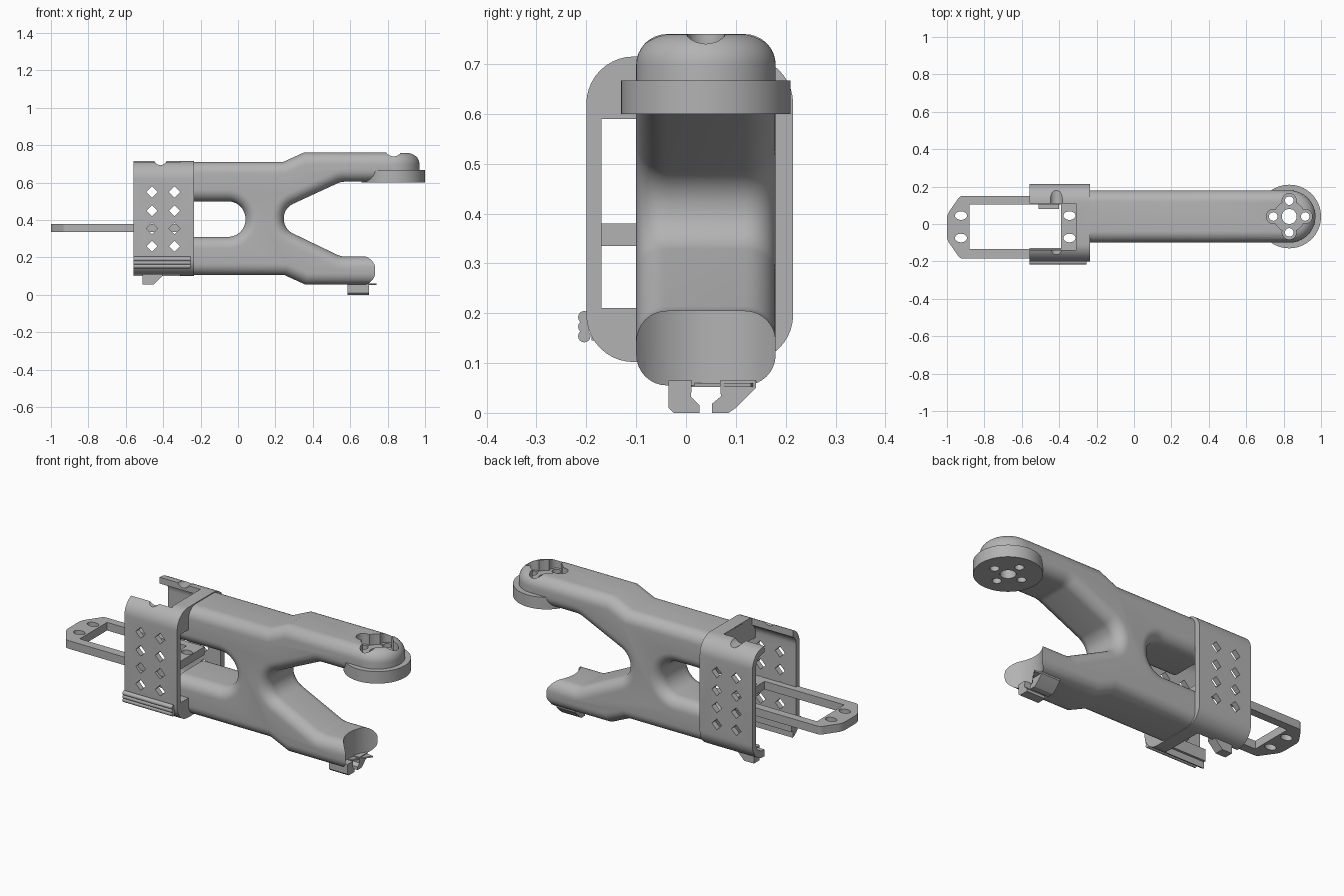
import bpy, bmesh, math
from mathutils import Vector

if "Cube" in bpy.data.objects:
    bpy.data.objects.remove(bpy.data.objects["Cube"], do_unlink=True)

grey = bpy.data.materials.new("plain_grey")
grey.use_nodes = True
COLOUR = (0.45, 0.45, 0.45, 1)
grey.diffuse_color = COLOUR
grey.node_tree.nodes["Principled BSDF"].inputs["Base Color"].default_value = COLOUR


def rounded(points, steps=10):
    """Polygon from (a, b) or (a, b, radius) corners."""
    out = []
    for i, p in enumerate(points):
        c = Vector(p[:2])
        if len(p) < 3:
            out.append(tuple(c))
            continue
        d1 = (Vector(points[i - 1][:2]) - c).normalized()
        d2 = (Vector(points[(i + 1) % len(points)][:2]) - c).normalized()
        half = d1.angle(d2) / 2
        t = p[2] / math.tan(half)
        mid = c + (d1 + d2).normalized() * p[2] / math.sin(half)
        s, e = c + d1 * t - mid, c + d2 * t - mid
        a0 = math.atan2(s.y, s.x)
        sweep = (math.atan2(e.y, e.x) - a0 + math.pi) % math.tau - math.pi
        for k in range(steps + 1):
            a = a0 + sweep * k / steps
            out.append((mid.x + p[2] * math.cos(a), mid.y + p[2] * math.sin(a)))
    return out


def rect(a0, a1, b0, b1, r=0):
    corners = [(a0, b0), (a1, b0), (a1, b1), (a0, b1)]
    return rounded([c + (r,) for c in corners]) if r else corners


def circle(a, b, r, n=48, stretch=1):
    return [(a + r * stretch * math.cos(math.tau * i / n),
             b + r * math.sin(math.tau * i / n)) for i in range(n)]


def prism(name, pts, axis, lo, hi, bevel=0, choose=None):
    """Extrude a polygon along an axis, optionally rounding chosen edges."""
    place = {"x": lambda a, b, t: (t, a, b),
             "y": lambda a, b, t: (a, t, b),
             "z": lambda a, b, t: (a, b, t)}[axis]
    bm = bmesh.new()
    rings = [[bm.verts.new(place(a, b, t)) for a, b in pts] for t in (lo, hi)]
    bm.faces.new(rings[0])
    bm.faces.new(rings[1][::-1])
    n = len(pts)
    for i in range(n):
        j = (i + 1) % n
        bm.faces.new((rings[0][j], rings[0][i], rings[1][i], rings[1][j]))
    bmesh.ops.recalc_face_normals(bm, faces=bm.faces)
    if bevel:
        edges = [e for e in bm.edges if choose(e.verts[0].co, e.verts[1].co)]
        bmesh.ops.bevel(bm, geom=edges, offset=bevel, segments=8, profile=0.5,
                        affect="EDGES", clamp_overlap=False)
    me = bpy.data.meshes.new(name)
    bm.to_mesh(me)
    bm.free()
    ob = bpy.data.objects.new(name, me)
    bpy.context.collection.objects.link(ob)
    me.materials.append(grey)
    return ob


def activate(ob):
    bpy.ops.object.select_all(action="DESELECT")
    ob.select_set(True)
    bpy.context.view_layer.objects.active = ob


def cut(targets, cutter):
    for ob in targets:
        m = ob.modifiers.new("cut", "BOOLEAN")
        m.operation, m.solver, m.object = "DIFFERENCE", "EXACT", cutter
        activate(ob)
        bpy.ops.object.modifier_apply(modifier=m.name)
    bpy.data.objects.remove(cutter, do_unlink=True)


# Forked link body, rounded along its front and back outlines
END_X, LEFT_X, TIP_X = 0.83, -0.31, 0.8
outline = rounded([
    (LEFT_X, 0.105), (0.25, 0.105), (0.36, 0.055), (TIP_X, 0.055),
    (TIP_X, 0.205), (0.55, 0.205, 0.1), (0.245, 0.352, 0.085),
    (0.245, 0.464, 0.085), (0.55, 0.605, 0.1), (END_X, 0.605),
    (END_X, 0.76), (0.35, 0.76), (0.24, 0.71), (LEFT_X, 0.71),
    (LEFT_X, 0.5), (0.04, 0.5, 0.093), (0.04, 0.31, 0.093), (LEFT_X, 0.31)])


def long_edge(a, b):
    at_end = any(abs(a.x - x) < 1e-4 and abs(b.x - x) < 1e-4
                 for x in (END_X, LEFT_X, TIP_X))
    return abs(a.y - b.y) < 1e-4 and not at_end


body = prism("link_body", outline, "y", -0.10, 0.18, 0.062, long_edge)

# Domed arm end and the joint disc beneath it
JX, JY = 0.83, 0.04
dome = prism("arm_end_dome", circle(JX, JY, 0.14, 64), "z", 0.62, 0.76, 0.062,
             lambda a, b: min(a.z, b.z) > 0.75)
disc = prism("joint_disc", circle(JX, JY, 0.17, 64), "z", 0.60, 0.667)

# Curved clearance at the lower tip
cut([body], prism("tip_cutter", circle(JX, JY, 0.17, 64), "z", 0, 0.3))

# Lobed pocket and screw holes through the joint
quarter = [(JX + 0.085, JY), (JX, JY + 0.085), (JX - 0.085, JY), (JX, JY - 0.085)]
cut([body, dome], prism("pocket_cutter", circle(JX, JY, 0.082), "z", 0.70, 0.9))
cut([body, dome, disc], prism("axle_cutter", circle(JX, JY, 0.04, 32), "z", 0.5, 0.9))
for a, b in quarter:
    cut([body, dome], prism("lobe_cutter", circle(a, b, 0.038, 24), "z", 0.701, 0.9))
    cut([body, dome, disc], prism("screw_cutter", circle(a, b, 0.023, 20), "z", 0.5, 0.9))

# Motor bracket: rounded sleeve, open at its outer end, top and bottom
X0, X1 = -0.56, -0.235
bracket = prism("motor_bracket", rect(-0.20, 0.215, 0.102, 0.715, 0.095), "x", X0, X1)
cut([bracket], prism("cavity_cutter", rect(-0.17, 0.185, 0.14, 0.68, 0.065),
                     "x", -0.7, LEFT_X))
cut([bracket], prism("passage_cutter", rect(-0.17, 0.18, 0.21, 0.59), "x", -0.7, 0))
cut([bracket], prism("opening_cutter", rect(-0.7, LEFT_X + 0.001, -0.14, 0.11),
                     "z", 0, 1))
cut([bracket], prism("notch_cutter", circle(-0.415, 0.73, 0.036, 24), "y", -0.4, 0.4))
for x in (-0.46, -0.34):
    for z in (0.26, 0.355, 0.45, 0.55):
        cut([bracket], prism("diamond_cutter", circle(x, z, 0.03, 4), "y", -0.4, 0.4))

# Grip ridges, inner rail and cable hook on the bracket
parts = [body, dome, disc, bracket]
for i in range(3):
    parts.append(prism("grip_ridge", circle(-0.204, 0.154 + i * 0.019, 0.0125, 16),
                       "x", X0, -0.255))
parts.append(prism("inner_rail", rect(-0.19, -0.127, 0.145, 0.21), "x", X0, LEFT_X))
parts.append(prism("bracket_hook", [(-0.51, 0.14), (-0.51, 0.055), (-0.45, 0.055),
                                    (-0.40, 0.105), (-0.40, 0.14)], "y", 0.08, 0.13))

# Motor mounting frame
frame = prism("mounting_frame", rounded([
    (LEFT_X, -0.185), (LEFT_X, 0.15), (-0.93, 0.15, 0.03),
    (-1.0, 0.05, 0.08), (-1.0, -0.085, 0.08), (-0.93, -0.185, 0.03)]),
    "z", 0.335, 0.38)
cut([frame], prism("window_cutter", rect(-0.88, -0.39, -0.135, 0.105), "z", 0, 1))
for x in (-0.925, -0.345):
    for y in (-0.075, 0.045):
        cut([frame], prism("slot_cutter", circle(x, y, 0.023, 24, 1.4), "z", 0, 1))
parts.append(frame)

# Two-jaw cable clip under the lower tip
parts.append(prism("clip_jaw_front", [
    (-0.035, 0.065), (-0.035, 0.01), (-0.025, 0), (0.027, 0), (0.027, 0.015),
    (0.01, 0.032), (0.012, 0.065)], "x", 0.585, 0.70))
parts.append(prism("clip_jaw_back", [
    (0.068, 0.065), (0.07, 0.033), (0.052, 0.018), (0.052, 0), (0.085, 0),
    (0.10, 0.01), (0.14, 0.05), (0.14, 0.065)], "x", 0.585, 0.70))
parts.append(prism("clip_flap", [(0.65, 0.0), (0.74, 0.13), (0.65, 0.14)],
                   "z", 0.052, 0.06))

for ob in parts:
    activate(ob)
    bpy.ops.object.shade_smooth_by_angle(angle=math.radians(32))
